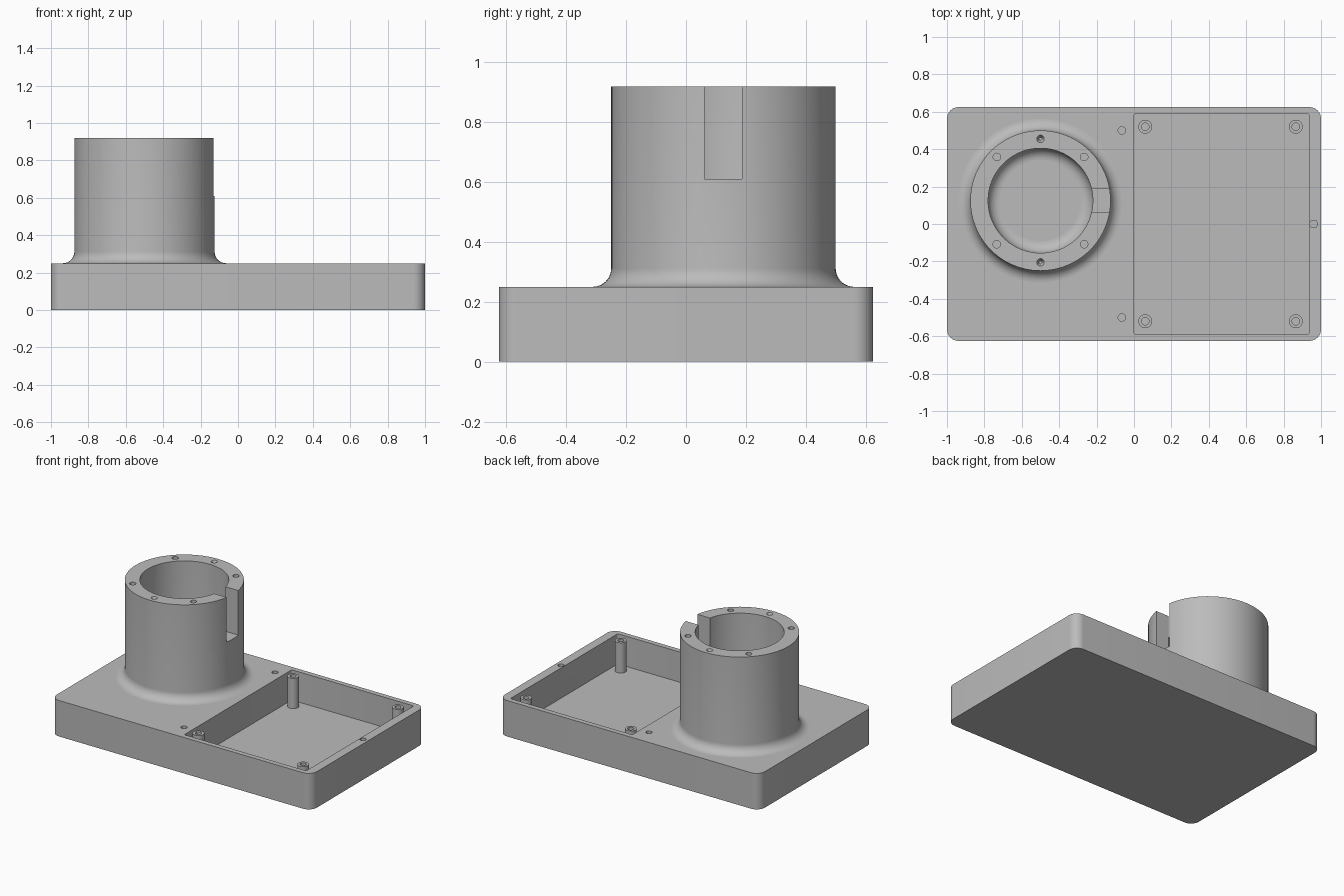
import bpy, bmesh, math
from mathutils import Matrix, Vector

if "Cube" in bpy.data.objects:
    bpy.data.objects.remove(bpy.data.objects["Cube"], do_unlink=True)

GREY = (0.5, 0.5, 0.5, 1)
mat = bpy.data.materials.new("plain grey")
mat.use_nodes = True
mat.diffuse_color = GREY
mat.node_tree.nodes["Principled BSDF"].inputs["Base Color"].default_value = GREY

BASE_TOP, COLUMN_TOP, FLOOR = 0.25, 0.92, 0.04
CENTRE = Vector((-0.5, 0.125, 0))
OUTER, BORE, FILLET = 0.375, 0.28, 0.0625


def finish(name, bm):
    bmesh.ops.recalc_face_normals(bm, faces=bm.faces)
    mesh = bpy.data.meshes.new(name)
    bm.to_mesh(mesh)
    bm.free()
    mesh.materials.append(mat)
    obj = bpy.data.objects.new(name, mesh)
    bpy.context.collection.objects.link(obj)
    return obj


def rounded_block(bm, x0, x1, y0, y1, z0, z1, r, steps=10):
    """Upright block whose vertical corners are rounded."""
    verts = []
    corners = ((x1 - r, y1 - r), (x0 + r, y1 - r), (x0 + r, y0 + r), (x1 - r, y0 + r))
    for quarter, (cx, cy) in enumerate(corners):
        for i in range(steps + 1):
            a = (quarter + i / steps) * math.pi / 2
            verts.append(bm.verts.new((cx + r * math.cos(a), cy + r * math.sin(a), z0)))
    face = bm.faces.new(verts)
    top = bmesh.ops.extrude_face_region(bm, geom=[face], use_keep_orig=True)["geom"]
    bmesh.ops.translate(bm, vec=(0, 0, z1 - z0),
                        verts=[v for v in top if isinstance(v, bmesh.types.BMVert)])


def peg(bm, x, y, z0, z1, r_low, r_high):
    bmesh.ops.create_cone(bm, cap_ends=True, segments=24, radius1=r_low, radius2=r_high,
                          depth=z1 - z0, matrix=Matrix.Translation((x, y, (z0 + z1) / 2)))


def carve(obj, bm):
    cutter = finish("cutter", bm)
    cutter.hide_render = True
    mod = obj.modifiers.new("carve", "BOOLEAN")
    mod.operation, mod.solver, mod.object = "DIFFERENCE", "EXACT", cutter
    bpy.context.view_layer.objects.active = obj
    bpy.ops.object.modifier_apply(modifier=mod.name)
    bpy.data.objects.remove(cutter, do_unlink=True)


def smooth(obj):
    bpy.ops.object.select_all(action="DESELECT")
    obj.select_set(True)
    bpy.context.view_layer.objects.active = obj
    bpy.ops.object.shade_smooth_by_angle(angle=math.radians(30))


# Base block with an open tray and three screw holes
bm = bmesh.new()
rounded_block(bm, -1, 1, -0.625, 0.625, 0, BASE_TOP, FILLET)
base = finish("base", bm)
cut = bmesh.new()
rounded_block(cut, 0, 0.9375, -0.59, 0.59, FLOOR, BASE_TOP + 0.1, 0.012, 4)
for x, y in ((-0.065, 0.5), (-0.065, -0.5), (0.961, 0)):
    peg(cut, x, y, 0.12, BASE_TOP + 0.1, 0.02, 0.02)
carve(base, cut)
smooth(base)

# Hollow column, filleted into the base inside and out
profile = [(BORE, COLUMN_TOP), (OUTER, COLUMN_TOP)]
arc = [i / 10 * math.pi / 2 for i in range(11)]
low = BASE_TOP + FILLET
profile += [(OUTER + FILLET * (1 - math.cos(a)), low - FILLET * math.sin(a)) for a in arc]
profile += [(OUTER + FILLET, BASE_TOP - 0.01), (BORE - FILLET, BASE_TOP - 0.01)]
profile += [(BORE - FILLET * (1 - math.cos(a)), low - FILLET * math.sin(a))
            for a in reversed(arc)]
bm = bmesh.new()
ring = [bm.verts.new((r, 0, z)) for r, z in profile]
edges = [bm.edges.new((ring[i - 1], ring[i])) for i in range(len(ring))]
bmesh.ops.spin(bm, geom=ring + edges, cent=(0, 0, 0), axis=(0, 0, 1),
               angle=math.tau, steps=96, use_merge=True)
bmesh.ops.remove_doubles(bm, verts=bm.verts, dist=1e-5)
bmesh.ops.translate(bm, verts=bm.verts, vec=CENTRE)
column = finish("column", bm)

# Side slot and rim holes, two of them countersunk
cut = bmesh.new()
bmesh.ops.create_cube(cut, size=1, matrix=Matrix.Translation((-0.15, CENTRE.y, 0.8075))
                      @ Matrix.Diagonal((0.3, 0.125, 0.395, 1)))
for degrees in (45, 90, 135, 225, 270, 315):
    a = math.radians(degrees)
    x, y = CENTRE.x + 0.33 * math.cos(a), CENTRE.y + 0.33 * math.sin(a)
    if degrees % 180 == 90:
        peg(cut, x, y, COLUMN_TOP - 0.03, COLUMN_TOP + 0.002, 0.008, 0.021)
    else:
        peg(cut, x, y, COLUMN_TOP - 0.12, COLUMN_TOP + 0.1, 0.02, 0.02)
carve(column, cut)
smooth(column)

# Four drilled posts in the tray corners
for x, side in ((0.06, "right"), (0.865, "left")):
    for y, end in ((-0.52, "front"), (0.52, "back")):
        bm = bmesh.new()
        peg(bm, x, y, FLOOR - 0.01, BASE_TOP, 0.037, 0.037)
        post = finish(f"{end}_{side}_post", bm)
        cut = bmesh.new()
        peg(cut, x, y, 0.12, BASE_TOP + 0.1, 0.02, 0.02)
        carve(post, cut)
        smooth(post)
